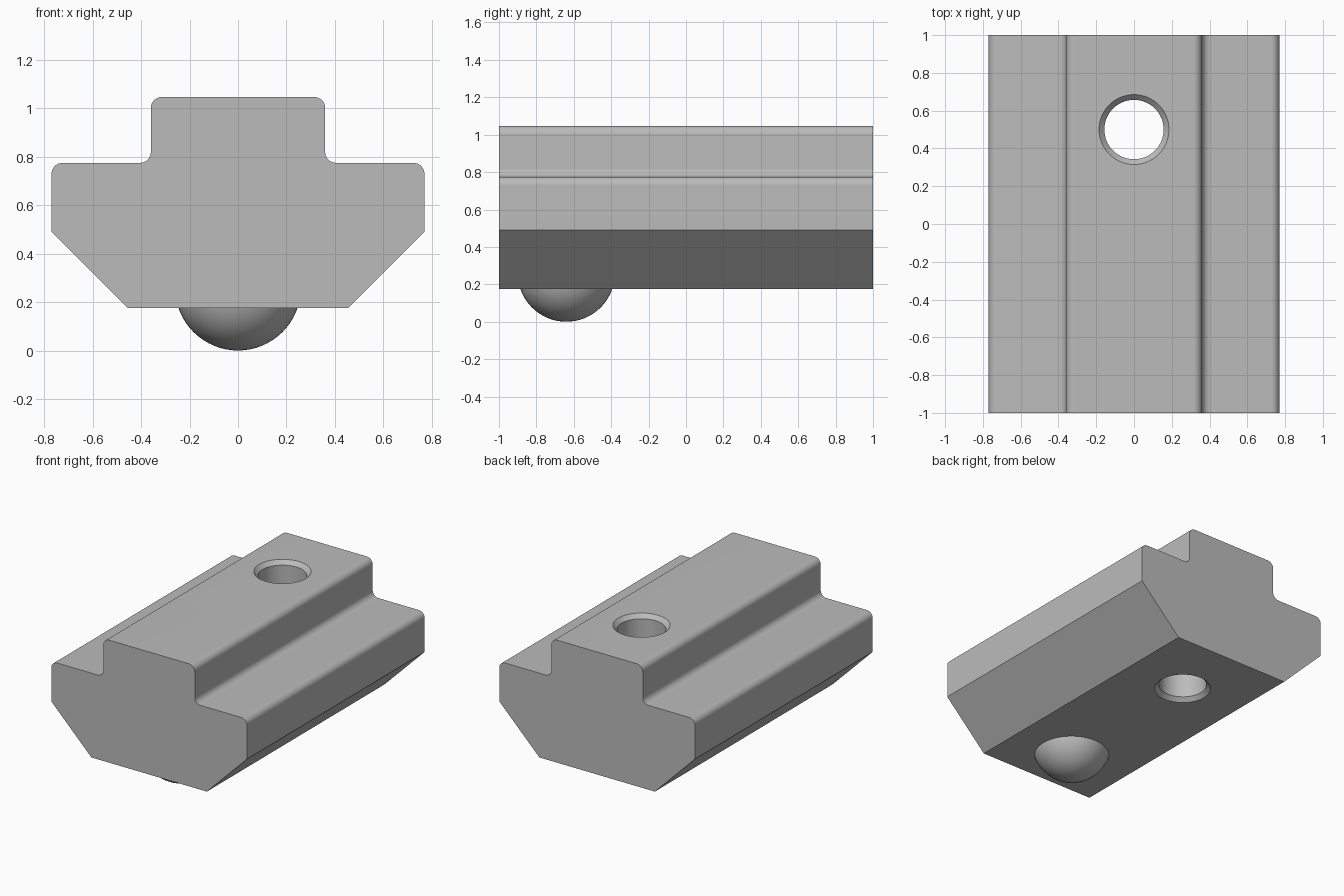
import bpy
import bmesh
from math import radians
from mathutils import Vector, Matrix

default = bpy.data.objects.get("Cube")
if default:
    bpy.data.objects.remove(default, do_unlink=True)

grey = bpy.data.materials.new("steel grey")
grey.use_nodes = True
grey.diffuse_color = (0.5, 0.5, 0.5, 1)
grey.node_tree.nodes["Principled BSDF"].inputs["Base Color"].default_value = grey.diffuse_color

BOTTOM, TOP = 0.175, 1.047
FILLET = 0.045


def finish(bm, name):
    bmesh.ops.recalc_face_normals(bm, faces=bm.faces)
    mesh = bpy.data.meshes.new(name)
    bm.to_mesh(mesh)
    bm.free()
    mesh.materials.append(grey)
    obj = bpy.data.objects.new(name, mesh)
    bpy.context.collection.objects.link(obj)
    return obj


def select(obj):
    bpy.ops.object.select_all(action='DESELECT')
    obj.select_set(True)
    bpy.context.view_layer.objects.active = obj


def smooth(obj):
    select(obj)
    bpy.ops.object.shade_smooth_by_angle(angle=radians(30))


# Body: T-shaped profile with chamfered base, extruded along y
half = [(0.455, BOTTOM), (0.77, 0.49), (0.77, 0.775), (0.36, 0.775), (0.36, TOP)]
outline = half + [(-x, z) for x, z in reversed(half)]
bm = bmesh.new()
section = bm.faces.new([bm.verts.new((x, -1, z)) for x, z in outline])
extruded = bmesh.ops.extrude_face_region(bm, geom=[section])["geom"]
bmesh.ops.translate(bm, vec=(0, 2, 0),
                    verts=[v for v in extruded if isinstance(v, bmesh.types.BMVert)])

# Round the lengthwise edges of the shoulders and the raised strip
long_edges = [e for e in bm.edges
              if abs(e.verts[0].co.y - e.verts[1].co.y) > 1 and e.verts[0].co.z > 0.7]
bmesh.ops.bevel(bm, geom=long_edges, offset=FILLET, offset_type='OFFSET',
                segments=8, profile=0.5, affect='EDGES')
body = finish(bm, "slot_nut_body")

# Through hole with a countersink at each end
bm = bmesh.new()
R, SINK, OVER = 0.157, 0.028, 0.03
wide = R + SINK + OVER
lathe = [(0, BOTTOM - OVER), (wide, BOTTOM - OVER), (R, BOTTOM + SINK),
         (R, TOP - SINK), (wide, TOP + OVER), (0, TOP + OVER)]
points = [bm.verts.new((r, 0.5, z)) for r, z in lathe]
edges = [bm.edges.new(pair) for pair in zip(points, points[1:])]
bmesh.ops.spin(bm, geom=points + edges, cent=(0, 0.5, 0), axis=(0, 0, 1),
               angle=radians(360), steps=64)
bmesh.ops.remove_doubles(bm, verts=bm.verts, dist=0.0001)
cutter = finish(bm, "hole_cutter")
cutter.hide_render = True

cut = body.modifiers.new("hole", 'BOOLEAN')
cut.operation = 'DIFFERENCE'
cut.solver = 'EXACT'
cut.object = cutter
select(body)
bpy.ops.object.modifier_apply(modifier=cut.name)
bpy.data.objects.remove(cutter, do_unlink=True)
smooth(body)
weighted = body.modifiers.new("flat faces", 'WEIGHTED_NORMAL')
weighted.keep_sharp = True

# Spring ball: only the cap protruding from the underside
bm = bmesh.new()
bmesh.ops.create_uvsphere(bm, u_segments=48, v_segments=32, radius=0.26,
                          matrix=Matrix.Translation((0, -0.64, 0.26)))
bmesh.ops.bisect_plane(bm, geom=bm.verts[:] + bm.edges[:] + bm.faces[:],
                       plane_co=Vector((0, 0, BOTTOM + 0.005)),
                       plane_no=Vector((0, 0, 1)), clear_outer=True)
bmesh.ops.holes_fill(bm, edges=[e for e in bm.edges if e.is_boundary])
smooth(finish(bm, "spring_ball"))
